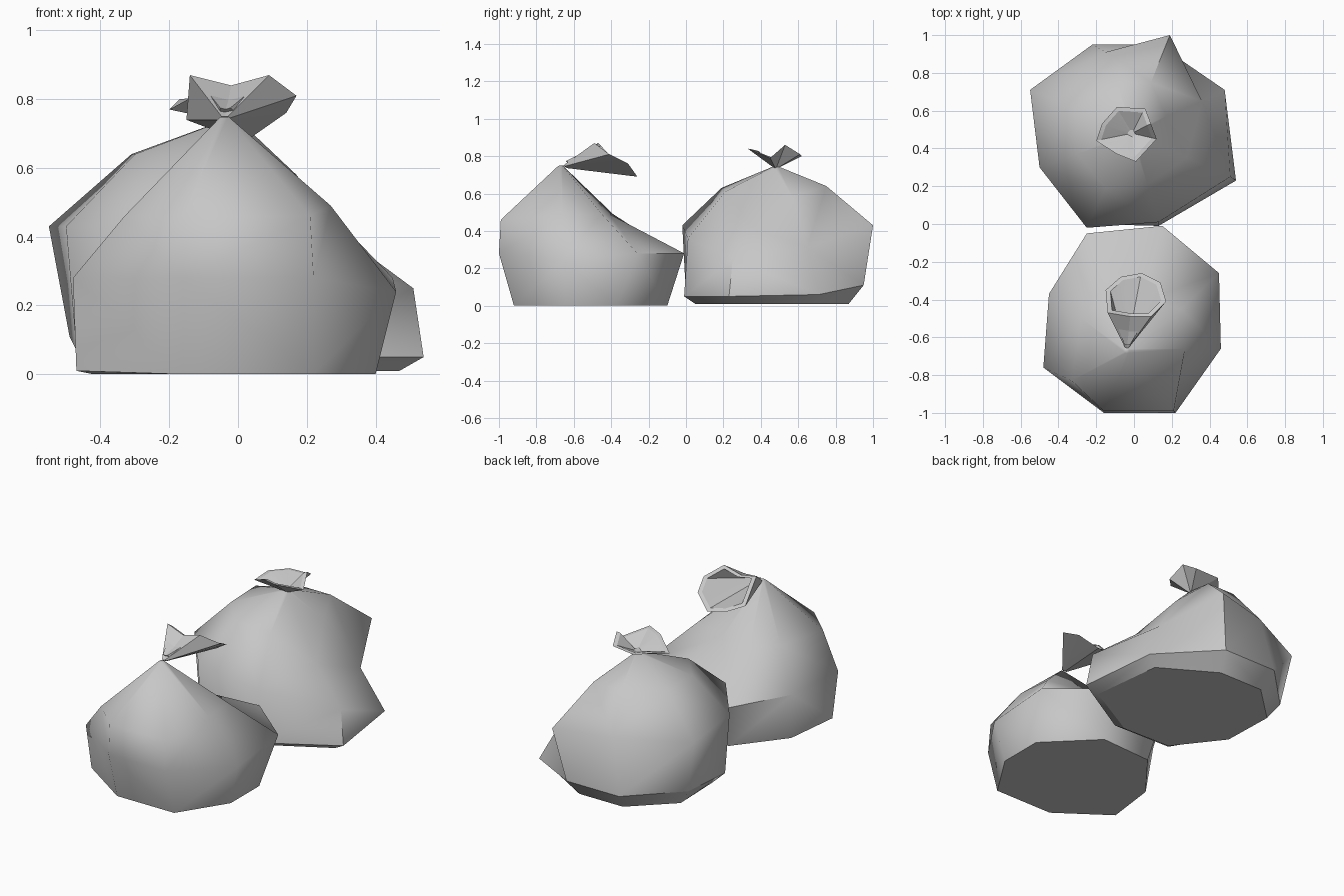
import bpy, bmesh, math
from mathutils import Vector

default_cube = bpy.data.objects.get("Cube")
if default_cube:
    bpy.data.objects.remove(default_cube, do_unlink=True)

# Single grey plastic colour
plastic = bpy.data.materials.new("grey_plastic")
plastic.use_nodes = True
grey = (0.57, 0.57, 0.57, 1)
plastic.diffuse_color = grey
plastic.node_tree.nodes["Principled BSDF"].inputs["Base Color"].default_value = grey


def points(outline):
    """Turn an outline given in hundredths into vectors."""
    return [Vector(corner) / 100 for corner in outline]


def centre_of(ring):
    return sum(ring, Vector()) / len(ring)


def pulled(ring, target, amount):
    """Move every corner of a ring part of the way toward a target."""
    return [corner.lerp(target, amount) for corner in ring]


def loft(name, rings, crisp_rings, smooth_angle):
    """Skin a stack of closed rings; the first few rings keep a hard crease."""
    mesh = bpy.data.meshes.new(name)
    bm = bmesh.new()
    loops = [[bm.verts.new(corner) for corner in ring] for ring in rings]
    walls = []
    for low, high in zip(loops, loops[1:]):
        for i in range(len(low)):
            j = (i + 1) % len(low)
            walls.append(bm.faces.new((low[i], low[j], high[j], high[i])))
    bm.faces.new(list(reversed(loops[0])))
    bm.faces.new(loops[-1])
    for loop in loops[:crisp_rings]:
        for i, vert in enumerate(loop):
            bm.edges.get((vert, loop[i - 1])).smooth = False
    bmesh.ops.triangulate(bm, faces=walls, quad_method="SHORT_EDGE")
    bm.to_mesh(mesh)
    bm.free()
    mesh.materials.append(plastic)
    obj = bpy.data.objects.new(name, mesh)
    bpy.context.collection.objects.link(obj)
    bpy.ops.object.select_all(action="DESELECT")
    obj.select_set(True)
    bpy.context.view_layer.objects.active = obj
    bpy.ops.object.shade_smooth_by_angle(
        angle=math.radians(smooth_angle), keep_sharp_edges=True)


def build_bag(name, lower_rings, belly, shoulder, neck, rim):
    """Sagging sack that gathers into a neck, plus its open tied top."""
    gather = pulled(shoulder, neck, 0.96)
    loft(name + "_body", lower_rings + [belly, shoulder, gather],
         len(lower_rings), 60)

    # Flared opening with a thin lip and a hollow funnel inside
    knot = neck - Vector((0, 0, 0.02))
    base = pulled(rim, knot, 0.92)
    lip = pulled(rim, centre_of(rim), 0.16)
    throat = pulled(lip, neck, 0.85)
    loft(name + "_tied_top", [base, rim, lip, throat], 0, 20)


# Front bag: slumps backward from a neck set near its front
front_floor = points([
    (-16, -92, 0), (22, -92, 0), (40, -64, 0), (40, -37, 0),
    (13, -10, 0), (-20, -12, 0), (-42, -40, 0), (-47, -72, 1)])
front_belly = points([
    (-16, -100, 28), (22, -100, 28), (46, -66, 24), (45, -26, 28),
    (15, -1, 28), (-25, -5, 27), (-45, -37, 28), (-48, -76, 28)])
front_shoulder = points([
    (-16, -99, 46), (21, -99, 46), (27, -66, 49), (25, -45, 49),
    (4, -41, 49), (-15, -39, 49), (-28, -50, 48), (-33, -83, 46)])
front_rim = points([
    (-14, -47, 87), (-2, -49, 84), (9, -49, 87), (17, -41, 81),
    (14, -31, 76), (4, -26, 69), (-7, -28, 71), (-15, -35, 74)])
build_bag("front_bag", [front_floor], front_belly, front_shoulder,
          Vector((-0.04, -0.67, 0.76)), front_rim)

# Back bag: fuller, with a bevelled foot and a dent on one side
back_floor = points([
    (-20, 6, 1), (11, 5, 1), (47, 25, 1), (42, 68, 1),
    (10, 87, 1), (-19, 87, 1), (-42, 65, 1), (-41, 33, 1)])
back_foot = points([
    (-25, 0, 5), (13, -1, 5), (54, 23, 5), (48, 71, 6),
    (13, 95, 11), (-22, 95, 11), (-49, 68, 11), (-47, 30, 7)])
back_belly = points([
    (-25, -2, 43), (13, 1, 36), (51, 25, 25), (36, 65, 31),
    (19, 100, 43), (-15, 91, 43), (-55, 71, 43), (-50, 30, 43)])
back_shoulder = points([
    (-15, 19, 63), (7, 21, 61), (28, 35, 42), (17, 57, 58),
    (9, 75, 64), (-9, 75, 64), (-31, 61, 64), (-30, 37, 64)])
back_rim = points([
    (-9, 37, 83), (1, 33, 84), (12, 45, 79), (9, 53, 86),
    (6, 61, 81), (-9, 62, 80), (-17, 53, 80), (-20, 44, 77)])
build_bag("back_bag", [back_floor, back_foot], back_belly, back_shoulder,
          Vector((-0.01, 0.48, 0.75)), back_rim)
